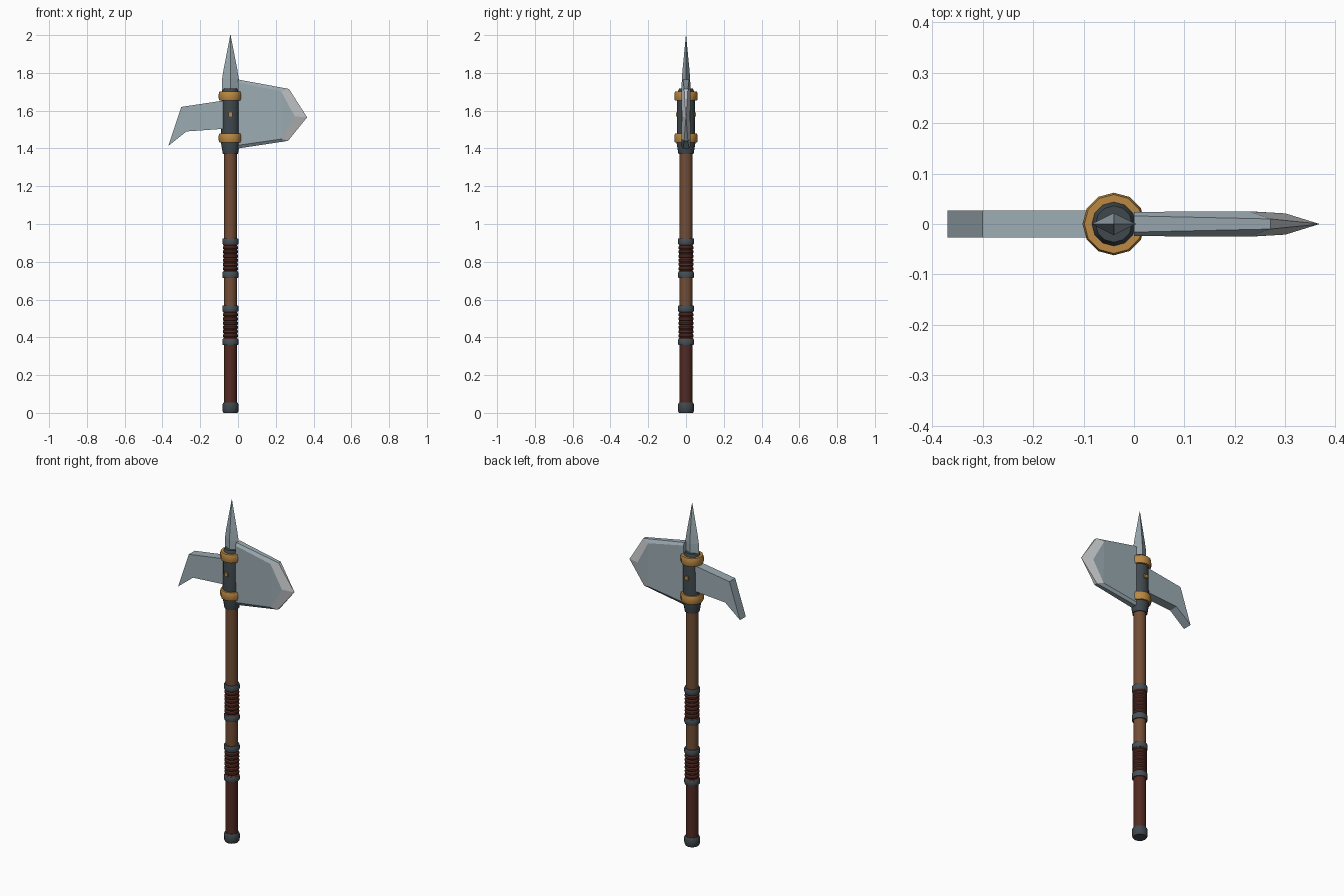
import bpy, bmesh, math

if "Cube" in bpy.data.objects:
    bpy.data.objects.remove(bpy.data.objects["Cube"])

CX = -0.04  # shaft axis


def mat(name, col):
    m = bpy.data.materials.new(name)
    m.diffuse_color = (*col, 1)
    m.use_nodes = True
    m.node_tree.nodes["Principled BSDF"].inputs["Base Color"].default_value = m.diffuse_color
    return m


STEEL = mat("steel", (0.33, 0.41, 0.45))
EDGE = mat("honed edge", (0.55, 0.57, 0.58))
GOLD = mat("brass", (0.50, 0.25, 0.055))
IRON = mat("dark iron", (0.05, 0.065, 0.075))
BAND = mat("band iron", (0.062, 0.082, 0.095))
WOOD = mat("brown wood", (0.17, 0.075, 0.036))
DARKWOOD = mat("dark wood", (0.085, 0.024, 0.016))
WRAP = mat("leather wrap", (0.095, 0.027, 0.018))


def finish(name, bm, mats, smooth=None):
    bmesh.ops.recalc_face_normals(bm, faces=bm.faces[:])
    me = bpy.data.meshes.new(name)
    bm.to_mesh(me)
    bm.free()
    for m in mats:
        me.materials.append(m)
    ob = bpy.data.objects.new(name, me)
    bpy.context.collection.objects.link(ob)
    if smooth:
        bpy.ops.object.select_all(action='DESELECT')
        ob.select_set(True)
        bpy.context.view_layer.objects.active = ob
        bpy.ops.object.shade_smooth_by_angle(angle=math.radians(smooth))
    return ob


def lathe(name, prof, m, n=12, smooth=35, sy=1.0):
    """Capped turned part from (radius, z) pairs around the shaft axis."""
    bm = bmesh.new()
    rings = []
    for r, z in prof:
        rings.append([bm.verts.new((CX + r * math.cos(2 * math.pi * i / n),
                                    sy * r * math.sin(2 * math.pi * i / n), z)) for i in range(n)])
    for a, b in zip(rings, rings[1:]):
        for i in range(n):
            j = (i + 1) % n
            bm.faces.new((a[i], a[j], b[j], b[i]))
    bm.faces.new(rings[0])
    bm.faces.new(rings[-1])
    return finish(name, bm, [m], smooth)


def ring(name, z, h, r, m):
    """Rounded band of height h centred on z."""
    lathe(name, [(r * 0.8, z - h / 2), (r * 0.94, z - h / 2), (r, z - h * 0.25),
                 (r, z + h * 0.25), (r * 0.94, z + h / 2), (r * 0.8, z + h / 2)], m)


# shaft
lathe("shaft_lower", [(0.034, 0.03), (0.034, 0.37)], DARKWOOD)
lathe("shaft_upper", [(0.034, 0.37), (0.034, 1.40)], WOOD)
lathe("pommel", [(0.037, 0), (0.042, 0.01), (0.043, 0.043), (0.037, 0.055)], IRON)

# grips: ridged wrap between two bands
for k, z0 in enumerate((0.375, 0.73)):
    z1 = z0 + 0.178
    prof = []
    steps = 8
    h = (z1 - z0) / steps
    for i in range(steps):
        z = z0 + i * h
        prof += [(0.035, z), (0.040, z + h * 0.3), (0.040, z + h * 0.7)]
    prof.append((0.035, z1))
    lathe("grip_wrap_%d" % k, prof, WRAP)
    ring("grip_band_low_%d" % k, z0, 0.032, 0.043, BAND)
    ring("grip_band_high_%d" % k, z1, 0.032, 0.043, BAND)

# head socket with two brass rings
lathe("socket", [(0.040, 1.37), (0.050, 1.43), (0.049, 1.47), (0.048, 1.66),
                 (0.044, 1.70), (0.036, 1.717)], IRON)
for k, z in enumerate((1.455, 1.677)):
    ring("brass_ring_%d" % k, z, 0.048, 0.062, GOLD)

# brass rivets on both sides
for s in (-1, 1):
    bm = bmesh.new()
    bmesh.ops.create_cube(bm, size=1)
    for v in bm.verts:
        v.co = (CX + v.co.x * 0.021, s * 0.047 + v.co.y * 0.014, 1.58 + v.co.z * 0.021)
    finish("rivet", bm, [GOLD])

# top spike: flattened, with a diamond section
lathe("top_spike", [(0.044, 1.69), (0.044, 1.77), (0.036, 1.82), (0.001, 2.0)],
      STEEL, n=4, smooth=None, sy=0.5)

# axe blade: flat cheeks, chamfered rim and a honed front edge
outer = [(0, 1.765, .016), (.27, 1.715, .010), (.366, 1.565, .0005), (.265, 1.44, .010), (0, 1.40, .016)]
inner = [(0, 1.75, .024), (.228, 1.703, .025), (.30, 1.57, .021), (.232, 1.45, .025), (0, 1.417, .024)]
bm = bmesh.new()
rims = []
for s in (-1, 1):
    o = [bm.verts.new((x, s * t, z)) for x, z, t in outer]
    c = [bm.verts.new((x, s * t, z)) for x, z, t in inner]
    rims.append(o)
    bm.faces.new((c[0], c[1], c[3], c[4]))
    bm.faces.new((c[1], c[2], c[3]))
    for i in range(5):
        j = (i + 1) % 5
        f = bm.faces.new((o[i], o[j], c[j], c[i]))
        f.material_index = 1 if i in (1, 2) else 0
for i in range(5):
    j = (i + 1) % 5
    f = bm.faces.new((rims[0][i], rims[0][j], rims[1][j], rims[1][i]))
    f.material_index = 1 if i in (1, 2) else 0
finish("axe_blade", bm, [STEEL, EDGE])

# hooked beak at the back
beak = [(-0.06, 1.656), (-0.30, 1.62), (-0.369, 1.413), (-0.273, 1.49), (-0.06, 1.505)]
bm = bmesh.new()
sides = [[bm.verts.new((x, y, z)) for x, z in beak] for y in (-0.027, 0.027)]
for s in sides:
    bm.faces.new(s)
for i in range(5):
    j = (i + 1) % 5
    bm.faces.new((sides[0][i], sides[0][j], sides[1][j], sides[1][i]))
finish("back_beak", bm, [STEEL])
